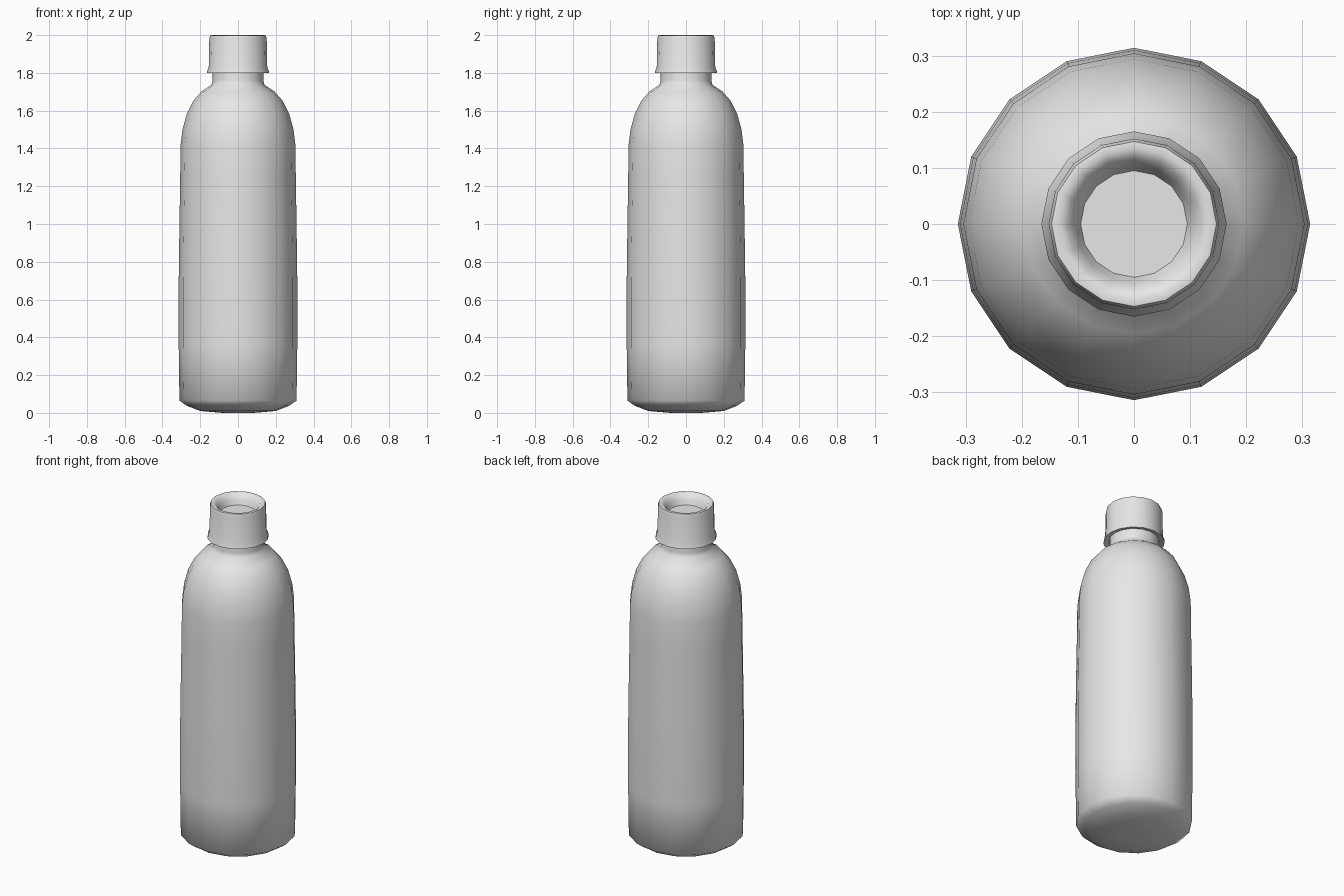
import bpy, bmesh
from math import cos, sin, tau, radians

SIDES = 16

if "Cube" in bpy.data.objects:
    bpy.data.objects.remove(bpy.data.objects["Cube"], do_unlink=True)

grey = bpy.data.materials.new("light_grey")
grey.use_nodes = True
color = (0.8, 0.8, 0.8, 1)
grey.diffuse_color = color
grey.node_tree.nodes["Principled BSDF"].inputs["Base Color"].default_value = color


def lathe(name, profile):
    """Turn a (radius, height) profile around z and close both ends."""
    bm = bmesh.new()
    rings = [[bm.verts.new((r * cos(tau * i / SIDES), r * sin(tau * i / SIDES), z))
              for i in range(SIDES)] for r, z in profile]
    for low, high in zip(rings, rings[1:]):
        for i in range(SIDES):
            j = (i + 1) % SIDES
            bm.faces.new((low[i], low[j], high[j], high[i]))
    bm.faces.new(rings[0][::-1])
    bm.faces.new(rings[-1])
    bmesh.ops.recalc_face_normals(bm, faces=bm.faces)
    mesh = bpy.data.meshes.new(name)
    bm.to_mesh(mesh)
    bm.free()
    mesh.materials.append(grey)
    obj = bpy.data.objects.new(name, mesh)
    bpy.context.collection.objects.link(obj)
    bpy.ops.object.select_all(action="DESELECT")
    obj.select_set(True)
    bpy.context.view_layer.objects.active = obj
    bpy.ops.object.shade_smooth_by_angle(angle=radians(65))
    return obj


# Bottle body: rounded foot, slightly tapered wall, domed shoulder, neck
lathe("bottle_body", [
    (0.08, 0), (0.2, 0.01), (0.27, 0.037), (0.31, 0.065),
    (0.314, 0.36), (0.314, 0.7), (0.31, 1.0), (0.306, 1.25), (0.304, 1.42),
    (0.294, 1.5), (0.272, 1.58), (0.238, 1.65), (0.195, 1.7), (0.14, 1.737),
    (0.134, 1.76), (0.134, 1.83),
])

# Cap: flared skirt, straight wall, rounded rim and dished top
lathe("bottle_cap", [
    (0.13, 1.81), (0.15, 1.802), (0.165, 1.8), (0.163, 1.81), (0.155, 1.83),
    (0.152, 1.98), (0.147, 1.998), (0.135, 2.0), (0.118, 1.99),
    (0.105, 1.965), (0.095, 1.94),
])
